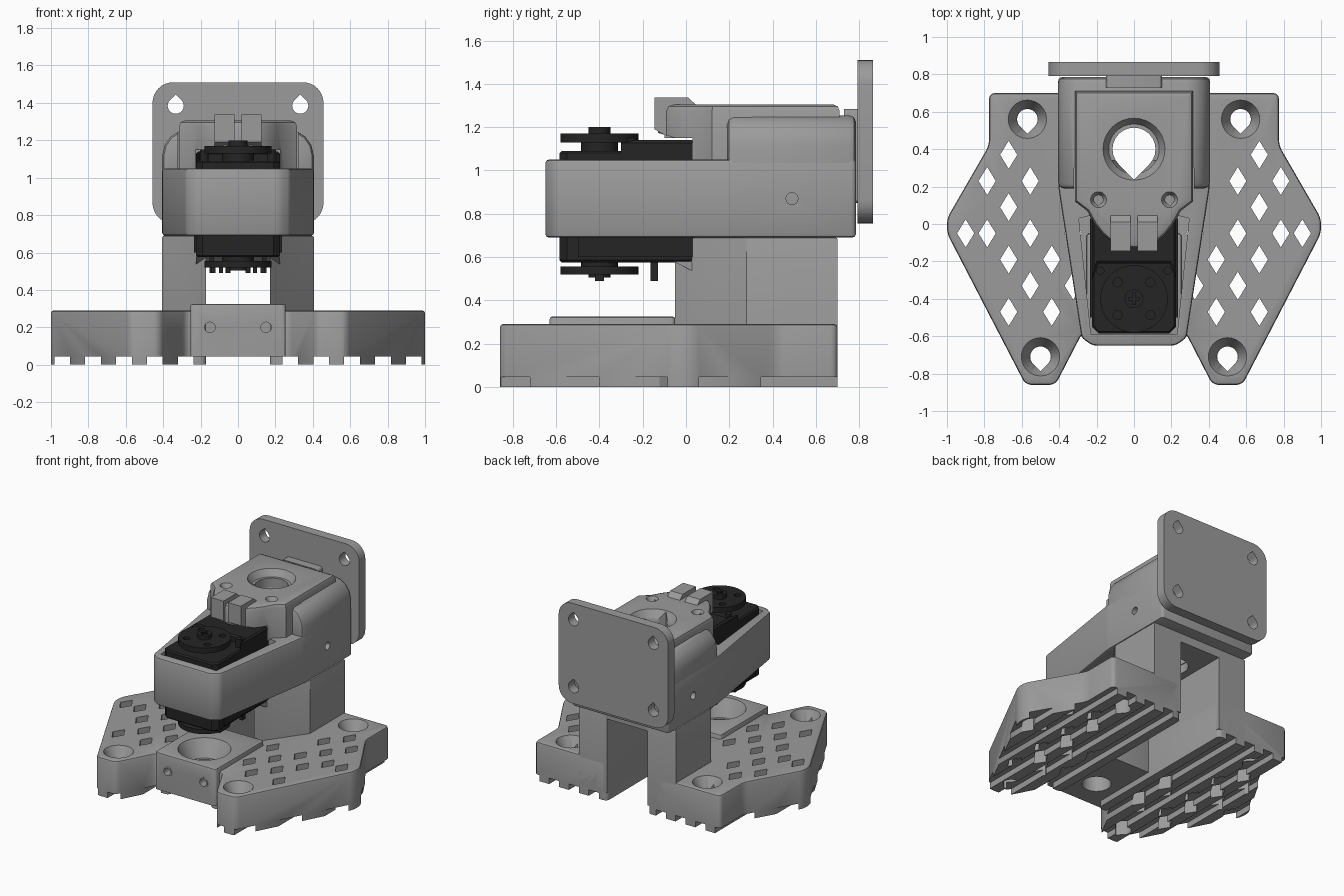
import bpy, bmesh, math
from mathutils import Vector

if "Cube" in bpy.data.objects:
    bpy.data.objects.remove(bpy.data.objects["Cube"])

AX = {'z': lambda u, v, w: (u, v, w), 'y': lambda u, v, w: (u, w, v), 'x': lambda u, v, w: (w, u, v)}


def material(name, v):
    m = bpy.data.materials.new(name)
    m.diffuse_color = (v, v, v, 1)
    m.use_nodes = True
    m.node_tree.nodes["Principled BSDF"].inputs["Base Color"].default_value = m.diffuse_color
    return m


dark = material("dark_plastic", .018)
grey = material("grey_plastic", .33)


def make(name, bm, mat=grey):
    me = bpy.data.meshes.new(name)
    bm.to_mesh(me)
    bm.free()
    ob = bpy.data.objects.new(name, me)
    bpy.context.collection.objects.link(ob)
    me.materials.append(mat)
    return ob


def prism(name, loops, w0, w1, axis='z', corner=0, rim=0, both=False, seg=3, rseg=2, mat=grey):
    """Extrude outlines from w0 to w1, optionally rounding corners and rims."""
    if not isinstance(loops[0], list):
        loops = [loops]
    w0, w1 = sorted((w0, w1))
    bm = bmesh.new()
    for pts in loops:
        area = sum(p[0] * q[1] - q[0] * p[1] for p, q in zip(pts, pts[1:] + pts[:1]))
        if area < 0:
            pts = pts[::-1]
        a = [bm.verts.new((u, v, w0)) for u, v in pts]
        b = [bm.verts.new((u, v, w1)) for u, v in pts]
        bm.faces.new(a[::-1])
        bm.faces.new(b)
        for i in range(len(a)):
            j = (i + 1) % len(a)
            bm.faces.new((a[i], a[j], b[j], b[i]))
    bm.normal_update()
    if corner:
        ed = [e for e in bm.edges if abs(e.verts[0].co.z - e.verts[1].co.z) > 1e-4]
        bmesh.ops.bevel(bm, geom=ed, offset=corner, segments=seg, profile=.5, affect='EDGES', clamp_overlap=True)
    if rim:
        ends = (w0, w1) if both else (w1,)
        ed = [e for e in bm.edges if any(all(abs(v.co.z - w) < 1e-5 for v in e.verts) for w in ends)]
        bmesh.ops.bevel(bm, geom=ed, offset=rim, segments=rseg, profile=.5, affect='EDGES', clamp_overlap=True)
    for v in bm.verts:
        v.co = AX[axis](*v.co)
    if axis == 'y':
        bmesh.ops.reverse_faces(bm, faces=bm.faces)
    return make(name, bm, mat)


def circle(x, y, r, n=32):
    return [(x + r * math.cos(2 * math.pi * i / n), y + r * math.sin(2 * math.pi * i / n)) for i in range(n)]


def tear(x, y, r, d):
    """Circle with a 90 degree tip pointing along +v (d=1) or -v (d=-1)."""
    arc = [math.radians(135 + 270 * i / 18) for i in range(19)]
    return [(x + r * math.cos(a), y + d * r * math.sin(a)) for a in arc] + [(x, y + d * r * 1.414)]


def rect(x0, y0, x1, y1):
    return [(x0, y0), (x1, y0), (x1, y1), (x0, y1)]


def sym(half):
    return half + [(-x, y) for x, y in reversed(half) if abs(x) > 1e-6]


def cone(x, y, r0, r1, z0, z1):
    bm = bmesh.new()
    bmesh.ops.create_cone(bm, cap_ends=True, segments=32, radius1=r0, radius2=r1, depth=z1 - z0)
    bmesh.ops.translate(bm, verts=bm.verts, vec=(x, y, (z0 + z1) / 2))
    return make("cutter", bm)


def cut(ob, *cutters):
    for c in cutters:
        c.hide_render = True
        m = ob.modifiers.new("cut", 'BOOLEAN')
        m.operation, m.object, m.solver = 'DIFFERENCE', c, 'EXACT'
        bpy.context.view_layer.objects.active = ob
        bpy.ops.object.modifier_apply(modifier=m.name)
        bpy.data.objects.remove(c)


def mirror(ob):
    ob.modifiers.new("mirror", 'MIRROR').use_mirror_merge = False


# perforated base wing, mirrored
wing = prism("base_wing", [(.42, -.86), (.58, -.86), (1, -.05), (1, .03), (.775, .42), (.775, .7),
             (.17, .7), (.17, -.58), (.275, -.58)], 0, .29, corner=.03, rim=.015)
mounts = [(.57, .56), (.5, -.71)]


def side(p, a, b):
    a, b = Vector(a), Vector(b)
    return (b - a).normalized().cross(Vector(p) - a)


def keep(p):
    x, y = p
    return (side(p, (.58, -.86), (1, -.05)) > .07 and side(p, (1, .03), (.775, .42)) > .07
            and side(p, (.42, -.86), (.275, -.58)) < -.06 and y < .6
            and (x > .46 or y < .05) and all(math.dist(p, m) > .15 for m in mounts))


cells = [(.9, -.05)]
for i in range(1, 6):
    for k in range(-4, 4):
        p = (.9 - .115 * i, (-.05 if i % 2 else .09) + .28 * k)
        if keep(p):
            cells.append(p)
cut(wing, prism("cutter", [[(x - .046, y), (x, y - .075), (x + .046, y), (x, y + .075)] for x, y in cells], -.1, .5),
    prism("cutter", [rect(c - .042, -1, c + .042, 1) for c in (.94, .775, .61, .445, .28)], -.1, .045),
    prism("cutter", [tear(x, y, .055, -1) for x, y in mounts], -.1, .5))
for x, y in mounts:
    cut(wing, cone(x, y, .056, .105, .2, .295))
mirror(wing)

# horn socket block between the wings
block = prism("horn_socket", rect(-.255, -.63, .255, -.05), .045, .325, corner=.02, rim=.012)
cut(block, prism("cutter", circle(0, -.4, .1), -.1, .5), cone(0, -.4, .12, .185, .2, .33),
    prism("cutter", [circle(s * .15, .2, .028, 16) for s in (-1, 1)], -.8, -.5, 'y'))
rims = prism("socket_screw_rims", [circle(s * .15, .2, .04, 24) for s in (-1, 1)], -.632, -.61, 'y')
cut(rims, prism("cutter", [circle(s * .15, .2, .028, 16) for s in (-1, 1)], -.8, -.5, 'y'))

# tower legs and bridge
mirror(prism("tower_leg", [(.17, -.05), (.405, .28), (.405, .7), (.17, .7)], .06, .69, rim=.01))
bridge = prism("tower_bridge", rect(-.18, .06, .18, .7), .62, .685)
cut(bridge, prism("cutter", tear(0, .4, .115, -1), 0, 2))

# arm frame around the servo
frame = prism("arm_frame", sym([(.22, -.65), (.28, -.61), (.405, .2), (.405, .785)]), .69, 1.05,
              corner=.02, rim=.015, both=True)
cut(frame, prism("cutter", sym([(.23, -.59), (.295, .03), (.235, .045)]), 0, 2),
    prism("cutter", tear(0, .4, .115, -1), 0, 2),
    prism("cutter", circle(.49, .87, .028, 16), -1, -.3, 'x'), prism("cutter", circle(.49, .87, .028, 16), .3, 1, 'x'))

# raised rear housing
rear = prism("arm_rear_housing", sym([(.405, 1.0), (.405, 1.12), (.392, 1.175), (.36, 1.22), (.32, 1.245), (.28, 1.255)]),
             .19, .785, 'y', rim=.03, both=True)
cut(rear, prism("cutter", sym([(.32, 0), (.32, .3), (.25, .34)]), .9, 2),
    prism("cutter", tear(0, .4, .115, -1), 0, 2))

# top cap with rounded nose and funnel hole
cap = prism("top_cap", sym([(0, -.13), (.06, -.122), (.12, -.095), (.17, -.052), (.21, .0), (.25, .07), (.315, .12), (.315, .71)]),
            1.04, 1.305, rim=.03)
cut(cap, prism("cutter", tear(0, .4, .115, -1), 0, 2), cone(0, .4, .112, .135, 1.18, 1.25),
    cone(0, .4, .13, .175, 1.247, 1.32),
    prism("cutter", [tear(s * .19, .13, .024, -1) for s in (-1, 1)], 1.1, 2),
    prism("cutter", [(-.4, 1.0), (.03, 1.0), (.03, 1.15), (-.05, 1.15), (-.1, 1.165), (-.4, 1.25)], -.5, .5, 'x'))
for s in (-1, 1):
    cut(cap, cone(s * .19, .13, .025, .045, 1.27, 1.31))

# cable clip on the nose
clip = [(-.145, 1.19), (-.1, 1.165), (-.05, 1.15), (.04, 1.15), (.05, 1.3), (.01, 1.337), (-.145, 1.337)]
mirror(prism("cable_clip", clip, .02, .125, 'x'))
prism("cable_clip_web", [(-.1, 1.15), (.04, 1.15), (.04, 1.3), (-.1, 1.3)], -.03, .03, 'x')

# rear mounting plate and its tongue
plate = prism("mounting_plate", rect(-.457, .755, .457, 1.51), .792, .865, 'y', corner=.11, seg=8)
cut(plate, prism("cutter", [tear(sx * .333, z, .043, 1) for sx in (-1, 1) for z in (.88, 1.385)], .5, 1, 'y'))
prism("plate_tongue", rect(-.15, .85, .15, 1.285), .73, .8, 'y', corner=.02)

# servo case in stacked steps
prism("servo_body", sym([(.19, -.585), (.225, -.55), (.225, .04)]), .575, 1.09, rim=.01, both=True, rseg=1, mat=dark)
prism("servo_gear_cover", sym([(.19, -.21), (.225, -.3), (.225, .04)]), 1.08, 1.14, rim=.012, rseg=1, mat=dark)
mirror(prism("servo_side_rail", rect(.2, -.5, .235, .03), .6, .69, mat=dark))
prism("servo_foot", [(-.06, .58), (.04, .53), (.04, .58)], -.225, .225, 'x')
prism("servo_cable_pins", [rect(s * .14 - .012, -.165, s * .14 + .012, -.13) for s in (-1, -.4, .4, 1)], .49, .6, mat=dark)
prism("servo_case_screws", [circle(s * .18, -.25, .022, 16) for s in (-1, 1)], 1.08, 1.15, mat=dark)

# horns above and below
for name, zs in (("upper", (1.08, 1.13, 1.17, 1.2)), ("lower", (.59, .555, .52, .505))):
    prism(name + "_horn_neck", circle(0, -.4, .085), zs[0], zs[1], mat=dark)
    horn = prism(name + "_horn", circle(0, -.4, .18, 48), zs[1], zs[2], mat=dark)
    cut(horn, prism("cutter", [circle(a * .088, -.4 + b * .088, .024, 16) for a in (-1, 1) for b in (-1, 1)], 0, 2, mat=dark))
    hub = prism(name + "_horn_screw", circle(0, -.4, .05), zs[2], zs[3], mat=dark)
    if name == "upper":
        cut(hub, prism("cutter", rect(-.03, -.407, .03, -.393), 1.185, 1.3, mat=dark),
            prism("cutter", rect(-.007, -.43, .007, -.37), 1.185, 1.3, mat=dark))
prism("lower_horn_pegs", [rect(x - .011, -.42, x + .011, -.38) for x in (-.13, -.09, -.05, .05, .09, .13)],
      .49, .53, mat=dark)

# smooth the curved faces, keep hard edges
bpy.ops.object.select_all(action='SELECT')
bpy.context.view_layer.objects.active = plate
bpy.ops.object.shade_smooth_by_angle(angle=math.radians(30))
